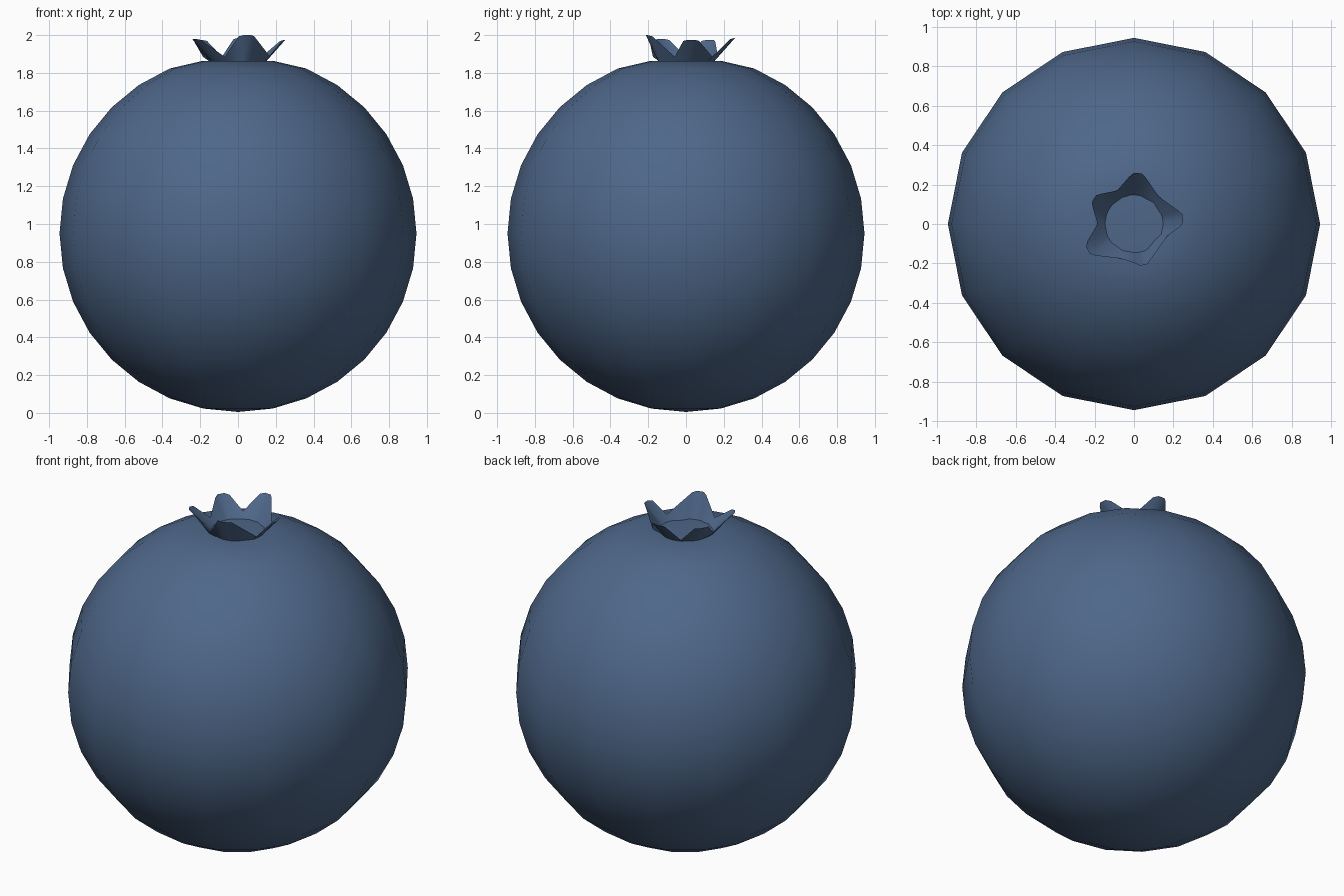
import bpy, bmesh, math
from mathutils import Vector

if "Cube" in bpy.data.objects:
    bpy.data.objects.remove(bpy.data.objects["Cube"])

skin = bpy.data.materials.new("berry blue")
skin.diffuse_color = (0.076, 0.135, 0.25, 1)
skin.use_nodes = True
skin.node_tree.nodes["Principled BSDF"].inputs["Base Color"].default_value = skin.diffuse_color


def add_object(name, bm):
    bmesh.ops.recalc_face_normals(bm, faces=bm.faces)
    for f in bm.faces:
        f.smooth = True
    mesh = bpy.data.meshes.new(name)
    bm.to_mesh(mesh)
    bm.free()
    mesh.materials.append(skin)
    obj = bpy.data.objects.new(name, mesh)
    bpy.context.collection.objects.link(obj)
    return obj


# Berry body: low sphere with a shallow dimple under the crown
R, CZ = 0.945, 0.95
bm = bmesh.new()
bmesh.ops.create_uvsphere(bm, u_segments=16, v_segments=16, radius=R)
for v in bm.verts:
    v.co.z += CZ
    r = math.hypot(v.co.x, v.co.y)
    if v.co.z > 1.5 and r < 0.01:
        v.co.z = 1.835
    elif v.co.z > 1.5 and r < 0.2:
        v.co.z = 1.864
    v.co.z = max(v.co.z, 0.005)
add_object("berry_body", bm)

# Crown: five uneven flared petals, (tip x, y, z) followed by the next notch x, y
petals = [((0.25, 0.03, 1.975), (0.125, 0.14)),
          ((0.02, 0.26, 1.985), (-0.085, 0.17)),
          ((-0.205, 0.13, 1.975), (-0.185, 0.0)),
          ((-0.235, -0.135, 1.98), (-0.07, -0.175)),
          ((0.05, -0.21, 2.0), (0.17, -0.06))]
rim = []
for (x, y, z), (nx, ny) in petals:
    tip = Vector((x, y, z))
    side = Vector((-y, x, 0)).normalized()
    out = Vector((x, y, 0)).normalized()
    for s, back, drop in ((-0.042, 0.022, 0.006), (-0.02, 0.002, 0),
                          (0.02, 0.002, 0), (0.042, 0.022, 0.006)):
        rim.append(tip + side * s - out * back - Vector((0, 0, drop)))
    rim.append(Vector((nx, ny, 1.885)))

bm = bmesh.new()
top = [bm.verts.new(p) for p in rim]
base = []
for p in rim:
    d = Vector((p.x, p.y, 0)).normalized() * 0.145
    base.append(bm.verts.new((d.x, d.y, 1.856)))
n = len(rim)
for i in range(n):
    j = (i + 1) % n
    bm.faces.new((base[i], base[j], top[j], top[i]))
add_object("crown", bm)
